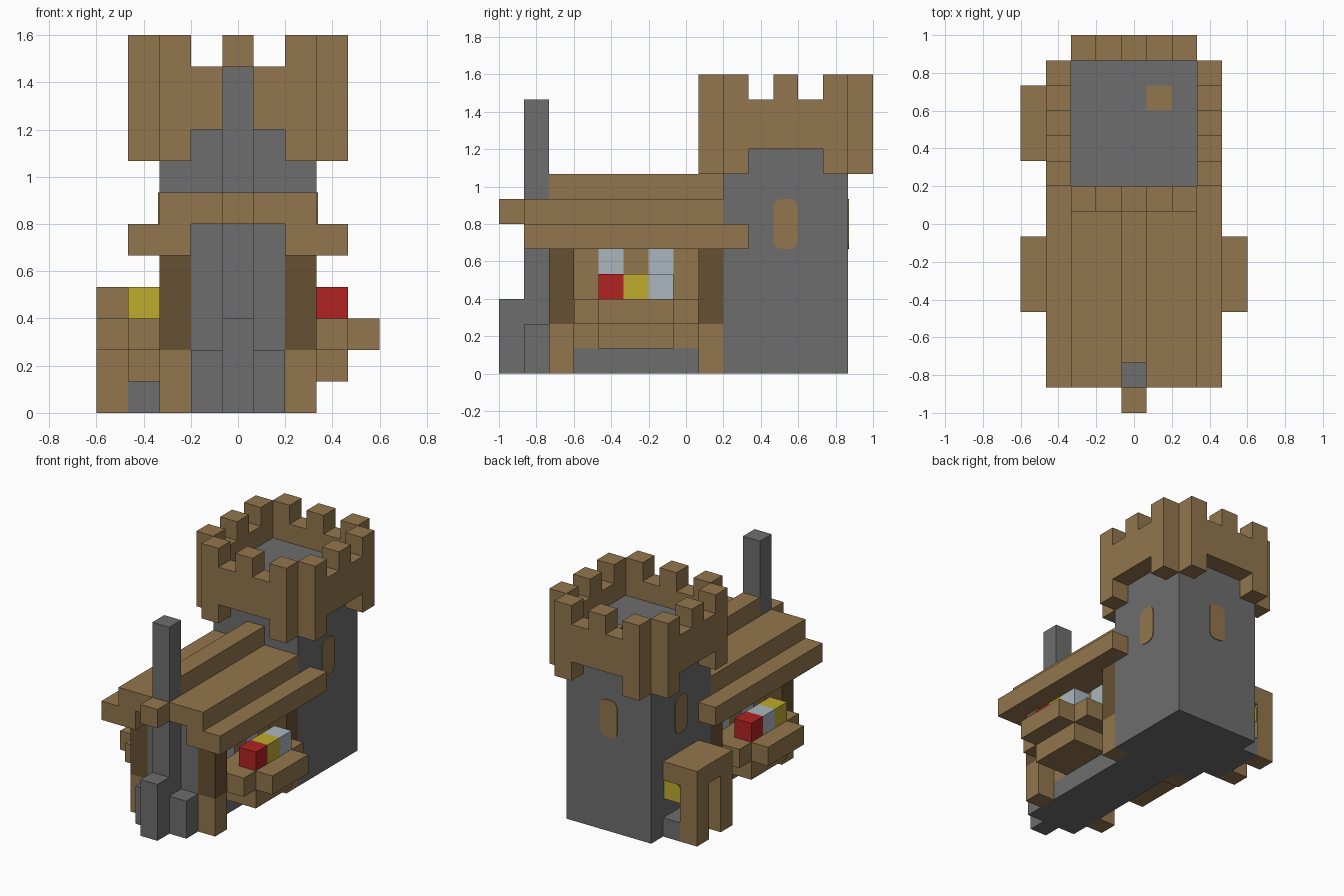
import bpy, bmesh, math
from mathutils import Vector

if "Cube" in bpy.data.objects:
    bpy.data.objects.remove(bpy.data.objects["Cube"], do_unlink=True)

U = 2 / 15          # block size; all parts sit on a block grid (y counted from the front)
SIDES = (1, -1)


def material(name, *rgb):
    m = bpy.data.materials.new(name)
    m.use_nodes = True
    m.diffuse_color = (*rgb, 1)
    m.node_tree.nodes["Principled BSDF"].inputs["Base Color"].default_value = (*rgb, 1)
    return m


wood = material("wood", .29, .18, .075)
stone = material("stone", .155, .155, .155)
dark_wood = material("dark_wood", .136, .08, .033)
red = material("red", .44, .016, .016)
yellow = material("yellow", .52, .41, .026)
glass = material("pale_blue", .40, .47, .51)


def finish(name, bm, mat):
    for v in bm.verts:
        v.co = Vector((v.co.x * U, v.co.y * U - 1, v.co.z * U))
    bmesh.ops.recalc_face_normals(bm, faces=bm.faces)
    me = bpy.data.meshes.new(name)
    bm.to_mesh(me)
    bm.free()
    me.materials.append(mat)
    bpy.context.collection.objects.link(bpy.data.objects.new(name, me))


def blocks(name, mat, boxes):
    """One object from boxes given as (x0, x1), (y0, y1), (z0, z1)."""
    bm = bmesh.new()
    for box in boxes:
        lo, hi = (Vector(c) for c in zip(*box))
        new = bmesh.ops.create_cube(bm, size=1)["verts"]
        for v in new:
            v.co = (lo + hi) / 2 + Vector(a * b for a, b in zip(v.co, hi - lo))
    finish(name, bm, mat)


def both(x, y, z):
    """A box and its mirror image across x = 0."""
    return [((s * x[0], s * x[1]) if s > 0 else (-x[1], -x[0]), y, z) for s in SIDES]


def plate(name, mat, centre, across, out, width, height, radii):
    """Thin upright plate; radii are the corner roundings, anticlockwise from lower left."""
    centre, across, out = Vector(centre), Vector(across), Vector(out)
    up = Vector((0, 0, 1))
    corners = ((-1, -1), (1, -1), (1, 1), (-1, 1))
    bm = bmesh.new()
    ring = []
    for i, ((sx, sz), r) in enumerate(zip(corners, radii)):
        for k in range(5 if r else 1):
            a = math.pi + (i + k / 4) * math.pi / 2
            px = sx * (width / 2 - r) + r * math.cos(a)
            pz = sz * (height / 2 - r) + r * math.sin(a)
            ring.append(bm.verts.new(centre + across * px + up * pz))
    face = bm.faces.new(ring)
    top = bmesh.ops.extrude_face_region(bm, geom=[face])["geom"]
    for v in top:
        if isinstance(v, bmesh.types.BMVert):
            v.co += out * .04
    finish(name, bm, mat)


# Tower
blocks("tower", stone, [((-2.5, 2.5), (9, 14), (0, 10))])
blocks("trapdoor", wood, [((.5, 1.5), (12, 13), (10, 10.05))])

# Battlement: one wall per side with hanging ends and three merlons
ring = []
for s in SIDES:
    for along_x in (True, False):
        def wall(a, b, z):
            t = (2.5, 3.5) if s > 0 else (-3.5, -2.5)
            if along_x:
                return ((a, b), (t[0] + 11.5, t[1] + 11.5), z)
            return (t, (a + 11.5, b + 11.5), z)
        ring.append(wall(-1.5, 1.5, (9, 11)))
        ring.append(wall(-.5, .5, (11, 12)))
        ring += [wall(-2.5, -1.5, (8, 12)), wall(1.5, 2.5, (8, 12))]
blocks("battlement", wood, ring)

# Tower windows
ROUND = (.35,) * 4
for name, s in (("left", 1), ("right", -1)):
    plate("tower_window_" + name, wood, (s * 2.5, 11.5, 6), (0, 1, 0), (s, 0, 0), 1, 2, ROUND)
plate("tower_window_back", wood, (0, 14, 6), (1, 0, 0), (0, 1, 0), 1, 2, ROUND)

# House body
blocks("foundation", stone, [((-1.5, 1.5), (3, 9), (0, 1))])
blocks("house_walls", wood, [((-1.5, 1.5), (3, 9), (1, 6))])
blocks("front_wall", stone, [((-1.5, 1.5), (2, 3), (0, 6))])
for name, y in (("front", (2, 3)), ("back", (8, 9))):
    blocks(name + "_post_bases", wood, both((1.5, 2.5), y, (0, 2)))
    blocks(name + "_posts", dark_wood, both((1.5, 2.5), y, (2, 5)))

# Chimney with stepped hearth
blocks("chimney", stone, [((-.5, .5), (1, 2), (0, 11))])
blocks("hearth", stone, [((-.5, .5), (0, 1), (0, 3))] + both((.5, 1.5), (1, 2), (0, 2)))

# Stepped roof
blocks("eaves", wood, both((1.5, 2.5), (1, 9), (5, 6)) + both((2.5, 3.5), (1, 10), (5, 6)))
blocks("upper_roof", wood, both((.5, 2.5), (1, 9), (6, 7)))
blocks("ridge", wood, [((-.5, .5), (2, 9), (6, 8)), ((-.5, .5), (0, 1), (6, 7))])

# Side counters, goods and shop windows
blocks("counter_supports", wood, both((1.5, 3.5), (4, 7), (1, 2)))
blocks("counters", wood, both((1.5, 3.5), (3, 8), (2, 3)) + both((3.5, 4.5), (4, 7), (2, 3)))
for side, s, goods in (("left", 1, (red, yellow, glass)), ("right", -1, (yellow, glass, red))):
    for i, mat in enumerate(goods):
        x = (2.5, 3.5) if s > 0 else (-3.5, -2.5)
        blocks(f"{side}_goods_{mat.name}", mat, [(x, (4 + i, 5 + i), (3, 4))])
    for y in (4.5, 6.5):
        plate(side + "_shop_window", glass, (s * 1.5, y, 4), (0, 1, 0), (s, 0, 0), 1, 2, (0,) * 4)

# Porch on the right side of the tower
blocks("porch_step", stone, [((-3.5, -2.5), (10, 13), (0, 1))])
blocks("porch", wood, [((-4.5, -2.5), (10, 13), (3, 4))]
       + [((-4.5, -3.5), (y, y + 1), (0, 3)) for y in (10, 12)])
for name, y, s in (("front", 10.1, -1), ("back", 12.9, 1)):
    plate("porch_pane_" + name, yellow, (-3, y, 2.5), (1, 0, 0), (0, s, 0), 1, 1, (0, 0, 0, .35))
